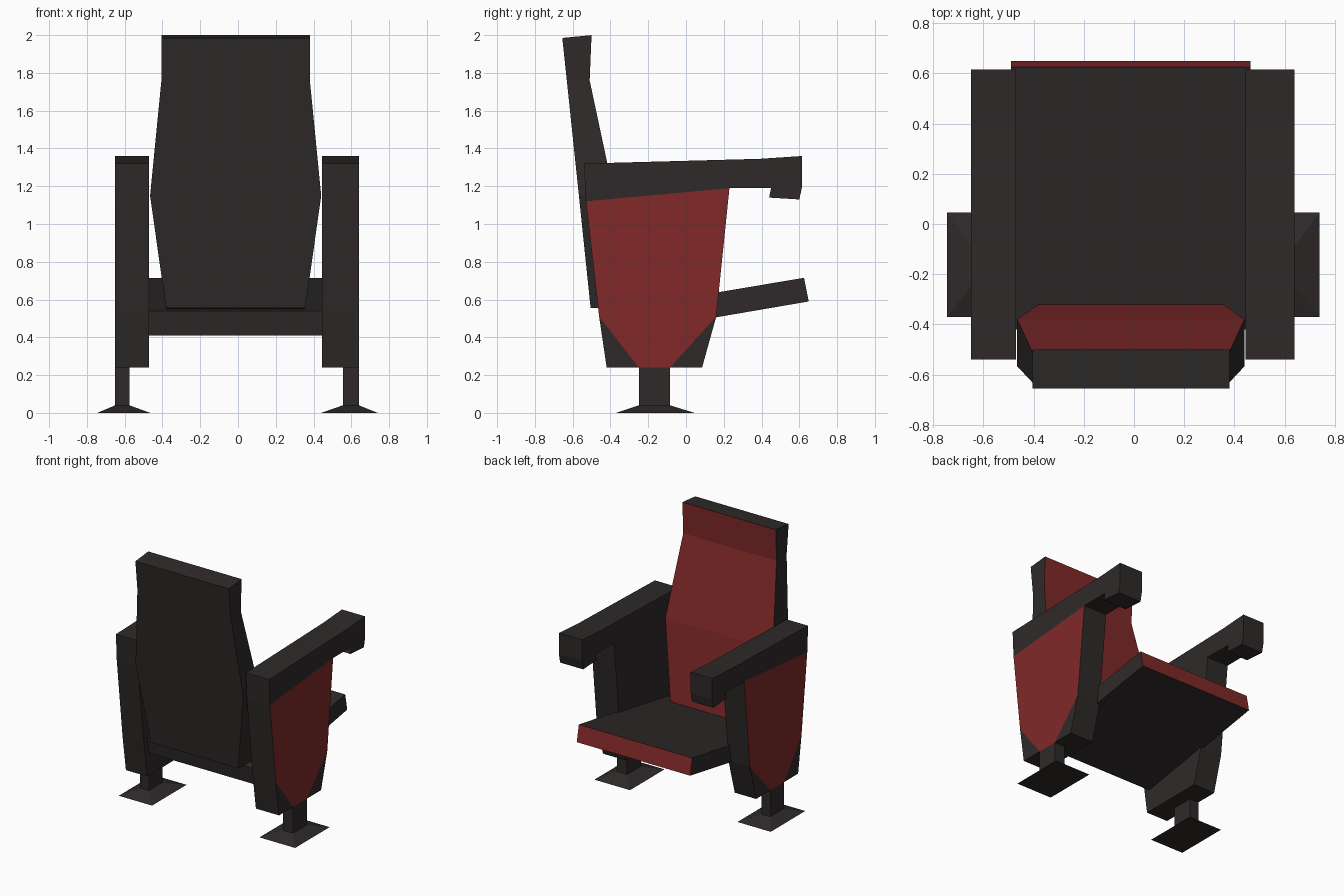
import bpy, bmesh

if "Cube" in bpy.data.objects:
    bpy.data.objects.remove(bpy.data.objects["Cube"])


def material(name, rgb):
    m = bpy.data.materials.new(name)
    m.diffuse_color = (*rgb, 1)
    m.use_nodes = True
    m.node_tree.nodes["Principled BSDF"].inputs["Base Color"].default_value = m.diffuse_color
    return m


DARK = material("dark_plastic", (0.027, 0.023, 0.022))
RED = material("red_fabric", (0.22, 0.022, 0.022))


def finish(name, bm):
    bmesh.ops.recalc_face_normals(bm, faces=bm.faces)
    me = bpy.data.meshes.new(name)
    bm.to_mesh(me)
    bm.free()
    me.materials.append(DARK)
    me.materials.append(RED)
    ob = bpy.data.objects.new(name, me)
    bpy.context.collection.objects.link(ob)


def loft(bm, rings):
    """Bridge equal-length rings of points and cap both ends."""
    vs = [[bm.verts.new(p) for p in r] for r in rings]
    for a, b in zip(vs, vs[1:]):
        for i in range(len(a)):
            j = (i + 1) % len(a)
            bm.faces.new((a[i], a[j], b[j], b[i]))
    caps = bm.faces.new(vs[0]), bm.faces.new(vs[-1])
    return vs, caps


def rect(x0, x1, y0, y1, z):
    return [(x0, y0, z), (x1, y0, z), (x1, y1, z), (x0, y1, z)]


# side frame outline (y, z): arm top, hooked arm tip, panel
FRAME = [(-0.54, 1.32), (0.39, 1.345), (0.615, 1.36), (0.615, 1.20),
         (0.60, 1.13), (0.44, 1.14), (0.45, 1.19), (0.23, 1.19),
         (0.16, 0.51), (0.085, 0.24), (-0.085, 0.24), (-0.25, 0.24),
         (-0.42, 0.24), (-0.46, 0.51), (-0.53, 1.12)]


def side_frame(name, inner, outer):
    bm = bmesh.new()
    vs, _ = loft(bm, [[(x, y, z) for y, z in FRAME] for x in (inner, outer)])
    o = vs[1]
    # split the outer face into arm, red panel and bottom corners
    for a, b in ((7, 14), (8, 10), (11, 13)):
        bmesh.ops.connect_verts(bm, verts=[o[a], o[b]])
    for f in bm.faces:
        if o[7] in f.verts and o[11] in f.verts and all(v in o for v in f.verts):
            f.material_index = 1
    finish(name, bm)


def leg(name, stalk, foot):
    bm = bmesh.new()
    loft(bm, [rect(*foot, -0.37, 0.045, 0),
              rect(*stalk, -0.25, -0.085, 0.04),
              rect(*stalk, -0.25, -0.085, 0.24)])
    finish(name, bm)


side_frame("right_side_frame", 0.445, 0.64)
side_frame("left_side_frame", -0.47, -0.65)
leg("right_leg", (0.555, 0.64), (0.44, 0.74))
leg("left_leg", (-0.65, -0.575), (-0.745, -0.465))

# seat: slanted slab with red top
bm = bmesh.new()
SEAT = [(-0.42, 0.54), (0.625, 0.715), (0.65, 0.59), (-0.40, 0.41)]
loft(bm, [[(x, y, z) for y, z in SEAT] for x in (-0.49, 0.465)])
bm.normal_update()
max(bm.faces, key=lambda f: f.calc_center_median().z).material_index = 1
finish("seat", bm)

# backrest levels: half width, back (y, z), front (y, z)
BACK = [(0.368, (-0.505, 0.555), (-0.32, 0.55)),
        (0.453, (-0.567, 1.15), (-0.38, 1.15)),
        (0.393, (-0.631, 1.76), (-0.51, 1.76)),
        (0.393, (-0.655, 1.985), (-0.50, 2.0))]
cx = -0.0125
bm = bmesh.new()
vs, _ = loft(bm, [[(cx - w, *b), (cx + w, *b), (cx + w, *f), (cx - w, *f)]
                  for w, b, f in BACK])
front = {v for r in vs for v in r[2:]}
for f in bm.faces:
    if all(v in front for v in f.verts):
        f.material_index = 1
finish("backrest", bm)
